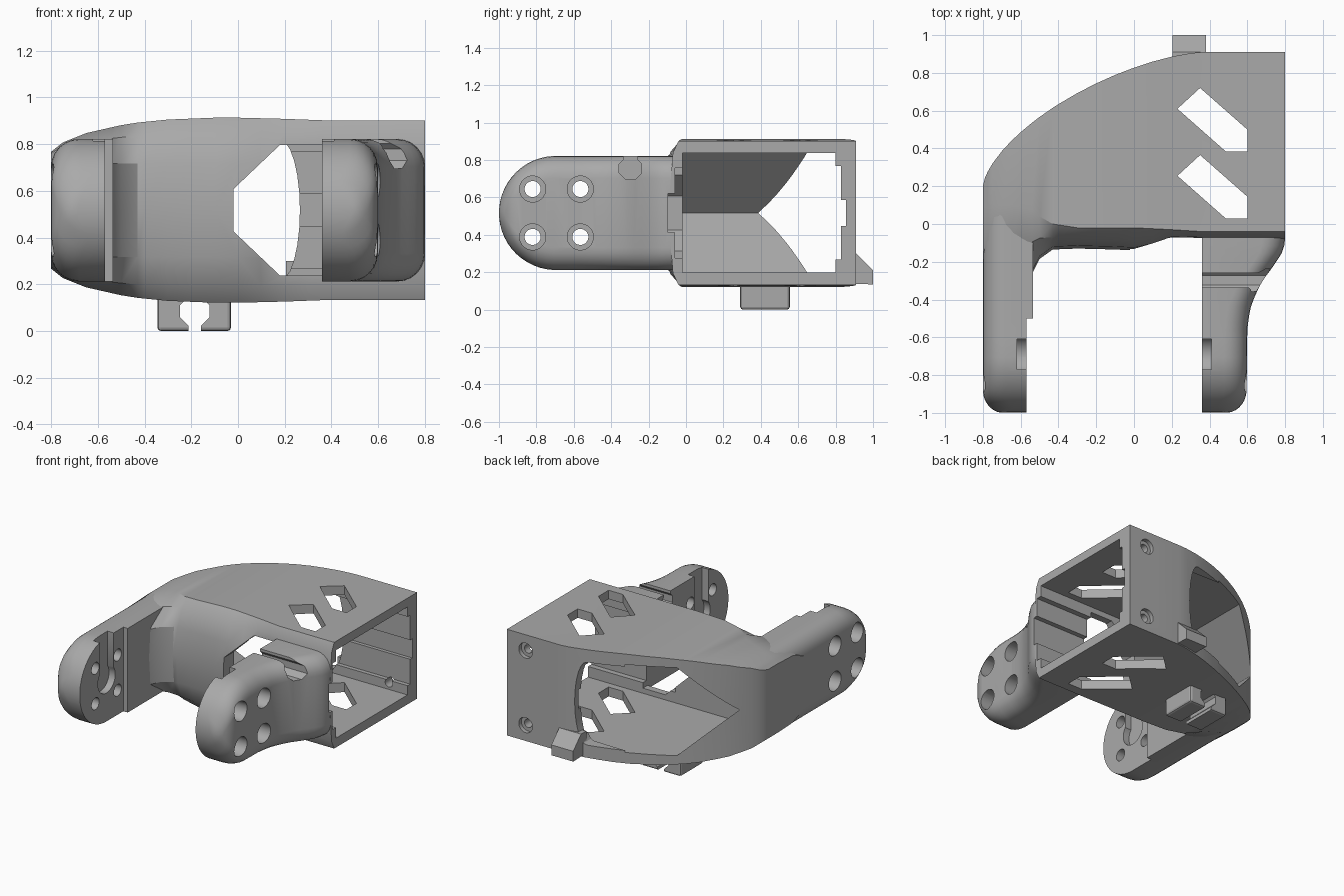
import bpy, bmesh, math

if "Cube" in bpy.data.objects:
    bpy.data.objects.remove(bpy.data.objects["Cube"])

MID = 0.517  # height of the symmetry plane

grey = bpy.data.materials.new("grey plastic")
grey.use_nodes = True
grey.diffuse_color = (0.4, 0.4, 0.4, 1)
grey.node_tree.nodes["Principled BSDF"].inputs["Base Color"].default_value = (0.4, 0.4, 0.4, 1)


def loft(name, rings):
    """Skin a list of equal-length closed rings and cap both ends."""
    bm = bmesh.new()
    rows = [[bm.verts.new(p) for p in ring] for ring in rings]
    n = len(rows[0])
    for a, b in zip(rows, rows[1:]):
        for i in range(n):
            j = (i + 1) % n
            bm.faces.new((a[i], a[j], b[j], b[i]))
    bm.faces.new(rows[0][::-1])
    bm.faces.new(rows[-1])
    bmesh.ops.recalc_face_normals(bm, faces=bm.faces)
    mesh = bpy.data.meshes.new(name)
    bm.to_mesh(mesh)
    bm.free()
    obj = bpy.data.objects.new(name, mesh)
    bpy.context.collection.objects.link(obj)
    mesh.materials.append(grey)
    return obj


def prism(name, axis, pts, lo, hi):
    """Extrude a 2D outline along the named axis."""
    place = {"x": lambda p, t: (t, p[0], p[1]),
             "y": lambda p, t: (p[0], t, p[1]),
             "z": lambda p, t: (p[0], p[1], t)}[axis]
    return loft(name, [[place(p, t) for p in pts] for t in (lo, hi)])


def rect(a, b, c, d):
    return [(a, c), (b, c), (b, d), (a, d)]


def circle(u, v, r, n=24):
    return [(u + r * math.cos(math.tau * (i + 0.5) / n),
             v + r * math.sin(math.tau * (i + 0.5) / n)) for i in range(n)]


def boolean(target, tool, op="DIFFERENCE", keep=False):
    mod = target.modifiers.new("cut", "BOOLEAN")
    mod.operation, mod.solver, mod.object = op, "EXACT", tool
    bpy.context.view_layer.objects.active = target
    bpy.ops.object.modifier_apply(modifier=mod.name)
    if not keep:
        bpy.data.objects.remove(tool)


def table(rows, x):
    """Linear interpolation in rows of (x, values...)."""
    for a, b in zip(rows, rows[1:]):
        if x <= b[0]:
            t = (x - a[0]) / (b[0] - a[0])
            return [p + (q - p) * t for p, q in zip(a[1:], b[1:])]
    return rows[-1][1:]


# Hollow body: x, front face y, front top edge y, half height
BODY = [(-0.8, -0.25, 0.1, 0.25), (-0.75, -0.25, 0.1, 0.29), (-0.65, -0.25, 0.1, 0.33),
        (-0.54, -0.25, 0.08, 0.355), (-0.5, -0.17, 0.04, 0.364), (-0.43, -0.12, 0.0, 0.375),
        (-0.3, -0.115, -0.02, 0.388), (-0.1, -0.12, -0.02, 0.396), (0, -0.125, -0.02, 0.396),
        (0.2, -0.08, -0.03, 0.391), (0.36, -0.08, -0.04, 0.385), (0.8, -0.08, -0.04, 0.385)]


def body_ring(x):
    front, edge, h = table(BODY, x)
    u = max(0, (0.36 - x) / 1.16)
    back = 0.2 + 0.71 * max(0, 1 - u ** 1.5) ** 0.65
    k = min(0.2, h * 0.7)
    half = [(front, k), ((front + edge) / 2 - 0.01, (h + k) / 2 + 0.03), (edge, h), (back, h)]
    pts = [(front - 0.015, 0)] + half + [(y, -z) for y, z in half[::-1]]
    return [(x, y, MID + z) for y, z in pts]


stations = sorted({r[0] for r in BODY} | {-0.79, -0.775} | {round(-0.7 + 0.1 * i, 2) for i in range(11)})
body = loft("body", [body_ring(x) for x in stations])


# Arms: rounded fork ends lofted along y, outer side given by a width rule
def arm(name, inner, side, width, end):
    ys = [-0.695 - 0.305 * math.cos(math.radians(a)) for a in range(4, 91, 7)]
    ys += [-0.6 + (end + 0.6) * i / 14 for i in range(15)]
    rings = []
    for y in ys:
        hz = math.sqrt(0.305 ** 2 - min(0, y + 0.695) ** 2)
        w = width(y)
        if y < -0.88:
            w -= 0.11 * (1 - math.sqrt(max(0, 1 - ((y + 0.88) / 0.12) ** 2)))
        r = min(0.12, hz * 0.95)
        arc = [(w - r + r * math.cos(t), hz - r + r * math.sin(t))
               for t in [math.pi / 12 * i for i in range(7)]]
        pts = [(0, -hz)] + [(u, -z) for u, z in arc[::-1]] + arc + [(0, hz)]
        rings.append([(inner + side * u, y, MID + z) for u, z in pts])
    return loft(name, rings)


FLARE = [(-1, 0.235), (-0.55, 0.24), (-0.45, 0.255), (-0.38, 0.28), (-0.3, 0.32),
         (-0.22, 0.38), (-0.15, 0.425), (-0.1, 0.44), (0, 0.44)]
right_arm = arm("left_side_arm", 0.36, 1, lambda y: table(FLARE, y)[0], -0.035)
left_arm = arm("right_side_arm", -0.57, -1, lambda y: 0.23, 0.1)
boolean(left_arm, prism("step", "x", rect(-0.5, 0.05, MID - 0.305, MID + 0.305), -0.62, -0.535), "UNION")

# Bolt holes with counterbores, and the horn recess on the inner face
for obj, inner, side in ((right_arm, 0.36, 1), (left_arm, -0.57, -1)):
    for y in (-0.82, -0.565):
        for z in (-0.128, 0.128):
            for r, start in ((0.043, -0.1), (0.07, 0.12)):
                ends = sorted((inner + side * start, inner + side * 0.4))
                boolean(obj, prism("hole", "x", circle(y, MID + z, r), *ends))
    ends = sorted((inner - side * 0.1, inner + side * 0.05))
    boolean(obj, prism("horn", "x", circle(-0.692, MID, 0.1), *ends))
    boolean(obj, prism("horn_slot", "x", rect(-0.77, -0.61, MID, 1), *ends))

# Cable groove across the top of one arm
boolean(right_arm, prism("groove", "x", circle(-0.297, 0.755, 0.065, 8), 0.3, 0.9))
boolean(right_arm, prism("groove_mouth", "x", rect(-0.335, -0.26, 0.76, 1), 0.3, 0.9))

# Main cavity with a wedge-shaped blind end, open on one side
lo, hi = 0.2, 0.838
cavity = prism("cavity", "y", [(-0.7, MID), (-0.38, hi), (0.9, hi), (0.9, lo), (-0.38, lo)], -0.02, 0.8)
boolean(body, cavity, keep=True)
boolean(left_arm, cavity)

# The wedge also breaks through the curved back, ending in an arc
arc = [(0.18 + 0.085 * math.cos(t), MID + 0.3 * math.sin(t))
       for t in [math.pi / 12 * i for i in range(-6, 7)]]
boolean(body, prism("back_window", "y", [(-0.38, lo + 0.01)] + arc + [(-0.38, hi - 0.01), (-0.69, MID)], 0.3, 1.2))

# Front window with clipped corners
boolean(body, prism("front_window", "y", [(-0.02, MID - 0.09), (0.18, 0.237), (0.36, 0.237), (0.36, 0.797),
                                          (0.18, 0.797), (-0.02, MID + 0.09)], -0.4, 0.1))

# Rails sunk into the front and back cavity walls
for y0, y1, z0, z1 in ((-0.06, 0, -0.24, 0.24), (-0.095, 0, -0.105, 0.105), (0.7, 0.83, -0.25, 0.25),
                       (0.7, 0.855, -0.07, 0.07)):
    rail = prism("rail", "x", rect(y0, y1, MID + z0, MID + z1), 0.1, 0.9)
    boolean(body, rail, keep=True)
    boolean(right_arm, rail)

# Slanted slots through the top and bottom
for dy in (0, -0.355):
    slot = [(0.23, 0.61), (0.35, 0.72), (0.6, 0.5), (0.6, 0.385), (0.485, 0.385)]
    boolean(body, prism("slot", "z", [(x, y + dy) for x, y in slot], -0.1, 1.2))

# Countersunk screw holes in the back wall
for z in (-0.27, 0.27):
    boolean(body, prism("screw", "y", circle(0.65, MID + z, 0.03), 0.7, 1))
    boolean(body, prism("screw_head", "y", circle(0.65, MID + z, 0.055), 0.88, 1))

# Small wedge tab on the back
tab = prism("back_tab", "x", [(0.85, 0.14), (1, 0.135), (1, 0.21), (0.91, 0.3), (0.85, 0.3)], 0.205, 0.38)

# Split cable clip underneath
clip = prism("bottom_clip", "y", rect(-0.345, -0.03, 0, 0.16), 0.29, 0.555)
bev = clip.modifiers.new("soft", "BEVEL")
bev.width, bev.segments = 0.015, 2
bpy.context.view_layer.objects.active = clip
bpy.ops.object.modifier_apply(modifier=bev.name)
boolean(clip, prism("clip_bore", "y", circle(-0.185, 0.085, 0.068, 8), 0.2, 0.7))
boolean(clip, prism("clip_gap", "y", rect(-0.212, -0.158, -0.1, 0.08), 0.2, 0.7))

# Smooth curved areas, keep edges crisp
bpy.ops.object.select_all(action="DESELECT")
for obj in (body, left_arm, right_arm):
    obj.select_set(True)
    bpy.context.view_layer.objects.active = obj
bpy.ops.object.shade_smooth_by_angle(angle=math.radians(30))
